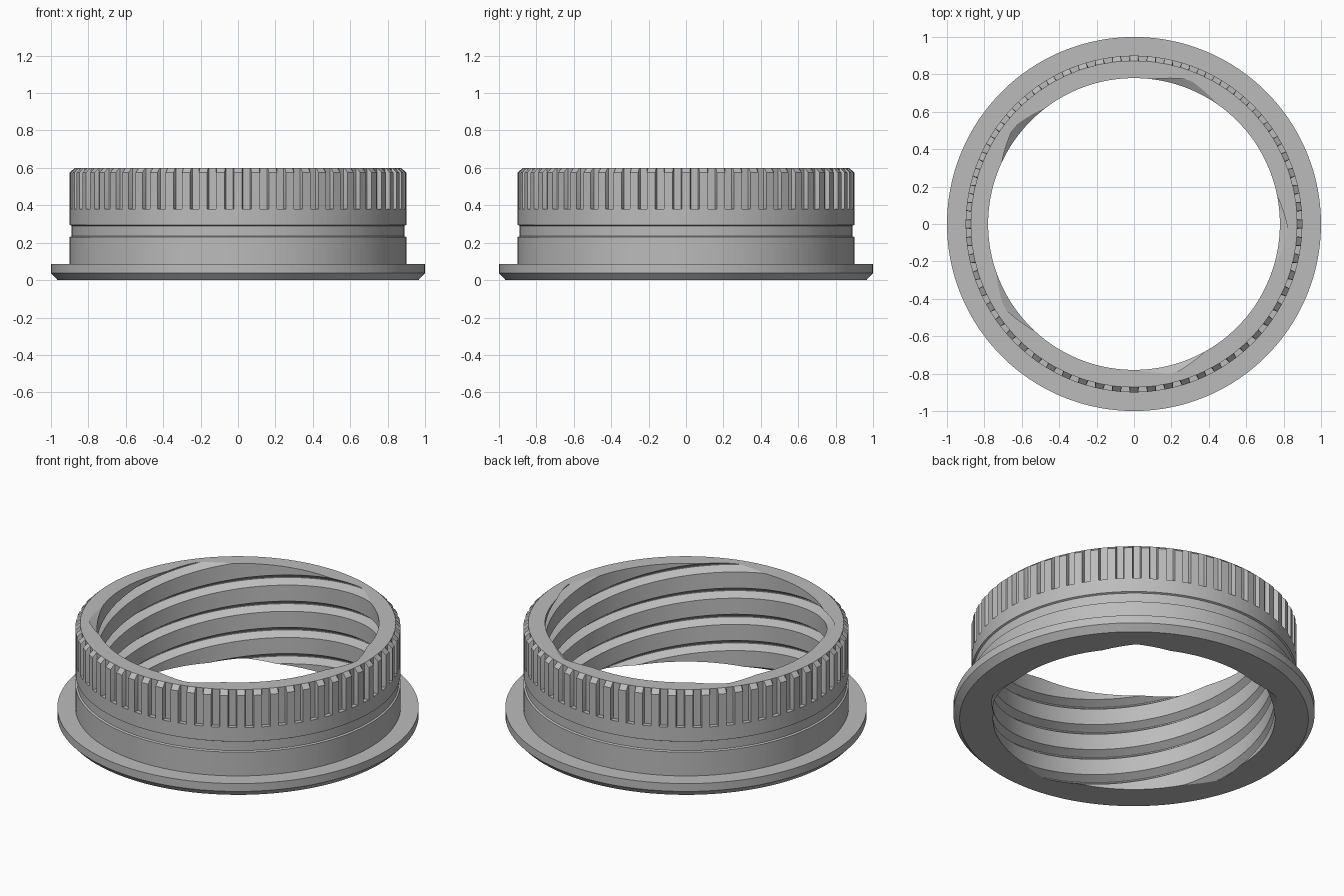
import bpy, bmesh, math

if "Cube" in bpy.data.objects:
    bpy.data.objects.remove(bpy.data.objects["Cube"])

RIBS, PITCH, STARTS = 60, 0.16, 5
LEAD = PITCH * STARTS

metal = bpy.data.materials.new("grey metal")
metal.diffuse_color = (0.5, 0.5, 0.5, 1)
metal.use_nodes = True
metal.node_tree.nodes["Principled BSDF"].inputs["Base Color"].default_value = metal.diffuse_color


def make_object(name, bm):
    bmesh.ops.recalc_face_normals(bm, faces=bm.faces)
    mesh = bpy.data.meshes.new(name)
    bm.to_mesh(mesh)
    bm.free()
    mesh.materials.append(metal)
    obj = bpy.data.objects.new(name, mesh)
    bpy.context.collection.objects.link(obj)
    return obj


def ring_point(bm, r, a, z):
    return bm.verts.new((r * math.cos(a), r * math.sin(a), z))


# Outer body: flange, collar with a shallow band, and ribbed grip.
# Each row is (rib radius, groove radius, height).
rows = [(.965, .965, 0), (1, 1, .037), (1, 1, .085), (.9, .9, .085),
        (.9, .9, .23), (.89, .89, .235), (.89, .89, .29), (.9, .9, .295),
        (.9, .9, .38), (.9, .873, .38), (.9, .873, .575), (.873, .873, .6)]
steps = [(-.24, 0), (.24, 0), (.29, 1), (.71, 1)]
columns = [((i + f) * math.tau / RIBS, g) for i in range(RIBS) for f, g in steps]
bm = bmesh.new()
grid = [[ring_point(bm, row[g], a, row[2]) for a, g in columns] for row in rows]
n = len(columns)
for lo, hi in zip(grid, grid[1:]):
    for i in range(n):
        j = (i + 1) % n
        bm.faces.new((lo[i], lo[j], hi[j], hi[i]))
bm.faces.new(grid[0])
bm.faces.new(grid[-1])
bmesh.ops.remove_doubles(bm, verts=bm.verts, dist=1e-5)
ring = make_object("threaded_ring", bm)

# Bore cutter: a rod with five helical V-shaped crests
N = 180
profile = [(.78, -.031), (.822, -.003), (.822, .003), (.78, .031)]
bm = bmesh.new()
grid = []
for i in range(N + 1):
    a = i * math.tau / N
    base = .6 - LEAD * (a - math.radians(69)) / math.tau
    grid.append([ring_point(bm, r, a, base + k * PITCH + dz)
                 for k in range(-11, 12) for r, dz in profile])
for left, right in zip(grid, grid[1:]):
    for k in range(len(left) - 1):
        bm.faces.new((left[k], right[k], right[k + 1], left[k + 1]))
bmesh.ops.remove_doubles(bm, verts=bm.verts, dist=1e-4)
for z, side in ((-.1, -1), (.7, 1)):
    cut = bmesh.ops.bisect_plane(
        bm, geom=bm.verts[:] + bm.edges[:] + bm.faces[:], dist=1e-6,
        plane_co=(0, 0, z), plane_no=(0, 0, side), clear_outer=True)
    rim = [e for e in cut["geom_cut"]
           if isinstance(e, bmesh.types.BMEdge) and e.is_boundary]
    bmesh.ops.edgeloop_fill(bm, edges=rim)
cutter = make_object("bore_cutter", bm)
cutter.hide_render = True

# Cut the threaded bore and finish the shading
mod = ring.modifiers.new("bore", 'BOOLEAN')
mod.operation = 'DIFFERENCE'
mod.solver = 'EXACT'
mod.object = cutter
bpy.context.view_layer.objects.active = ring
ring.select_set(True)
bpy.ops.object.modifier_apply(modifier=mod.name)
bpy.data.objects.remove(cutter)
bpy.ops.object.shade_smooth_by_angle(angle=math.radians(25))
